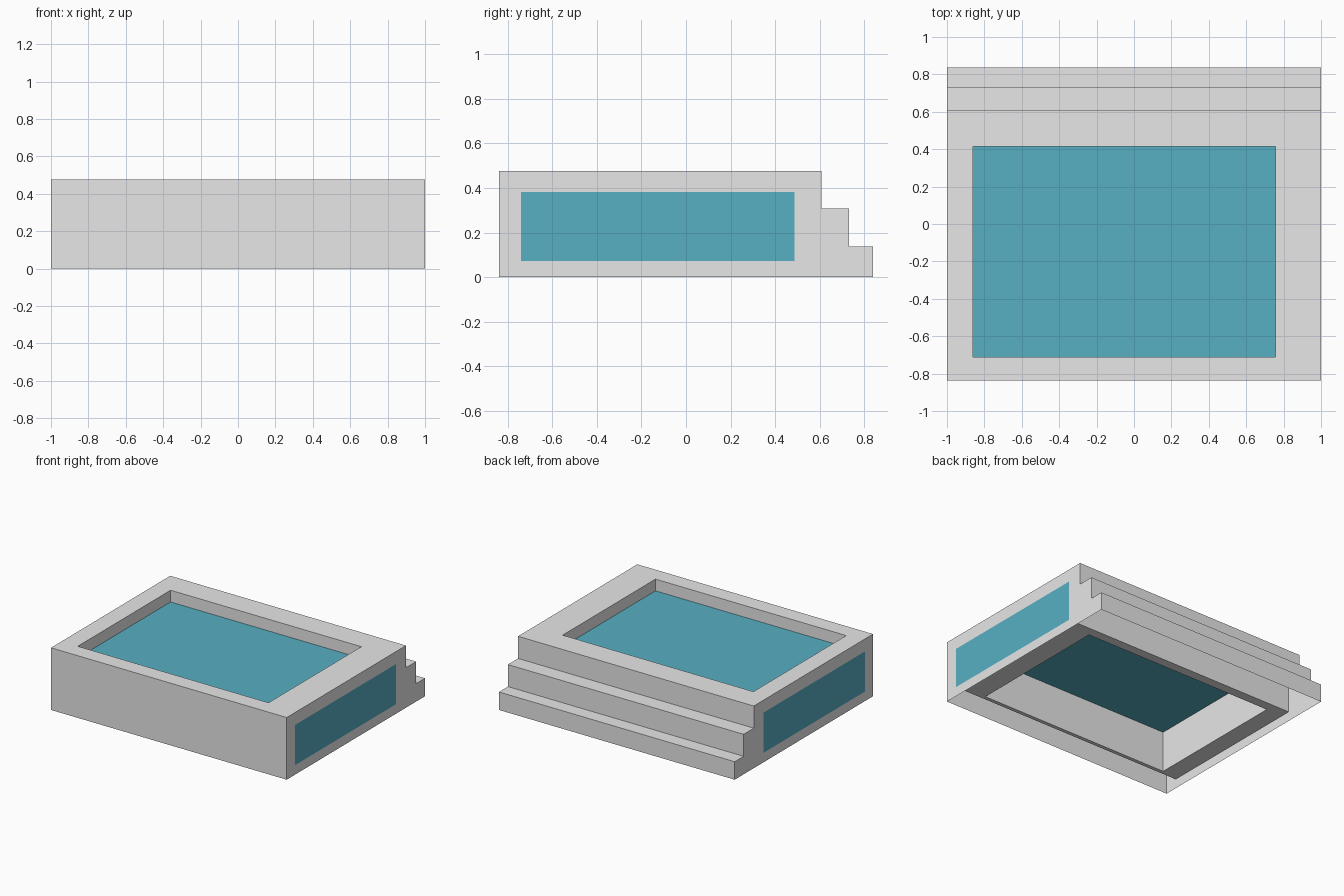
import bpy, bmesh
from mathutils import Vector

if "Cube" in bpy.data.objects:
    bpy.data.objects.remove(bpy.data.objects["Cube"])

# Overall sizes
HX, Y0, Y1, H = 1.0, -0.838, 0.838, 0.477
STEPS = [(0.607, 0.307), (0.73, 0.138)]        # (riser y, tread z) at the back
POOL = (-0.862, 0.757, -0.711, 0.414)          # opening: x0, x1, y0, y1
TANK = (-0.74, 0.487, 0.073, 0.381)            # tank: y0, y1, z0, z1
WATER_Z = 0.387


def material(name, rgb):
    m = bpy.data.materials.new(name)
    m.diffuse_color = (*rgb, 1)
    m.use_nodes = True
    m.node_tree.nodes["Principled BSDF"].inputs["Base Color"].default_value = m.diffuse_color
    return m


STONE = material("grey_stone", (0.8, 0.8, 0.8))
AQUA = material("teal_water", (0.095, 0.428, 0.541))


def face(bm, pts, normal):
    """Add one flat face turned towards the given direction."""
    f = bm.faces.new([bm.verts.new(p) for p in pts])
    f.normal_update()
    if f.normal.dot(Vector(normal)) < 0:
        f.normal_flip()


def rect(r, place):
    a0, a1, b0, b1 = r
    return [place(*p) for p in ((a0, b0), (a1, b0), (a1, b1), (a0, b1))]


def frame(bm, outer, inner, place, normal):
    """Flat rectangular frame between two rectangles."""
    o, i = rect(outer, place), rect(inner, place)
    for k in range(4):
        n = (k + 1) % 4
        face(bm, (o[k], o[n], i[n], i[k]), normal)


def finish(bm, name, mat):
    bmesh.ops.remove_doubles(bm, verts=bm.verts, dist=1e-5)
    me = bpy.data.meshes.new(name)
    bm.to_mesh(me)
    bm.free()
    me.materials.append(mat)
    ob = bpy.data.objects.new(name, me)
    bpy.context.collection.objects.link(ob)


top_back = STEPS[0][0]

# Hollow outer body: front, top frame and back steps, open underneath
bm = bmesh.new()
face(bm, [(-HX, Y0, 0), (HX, Y0, 0), (HX, Y0, H), (-HX, Y0, H)], (0, -1, 0))
frame(bm, (-HX, HX, Y0, top_back), POOL, lambda x, y: (x, y, H), (0, 0, 1))
profile = [(top_back, H)]
for i, (y, z) in enumerate(STEPS):
    next_y = STEPS[i + 1][0] if i + 1 < len(STEPS) else Y1
    profile += [(y, z), (next_y, z)]
profile.append((Y1, 0))
for (ya, za), (yb, zb) in zip(profile, profile[1:]):
    face(bm, [(-HX, ya, za), (HX, ya, za), (HX, yb, zb), (-HX, yb, zb)], (0, 1, 1))
# Side walls with a window, plus the step ends
for s in (-1, 1):
    place = lambda y, z: (s * HX, y, z)
    frame(bm, (Y0, top_back, 0, H), TANK, place, (s, 0, 0))
    for y, z in STEPS:
        y_end = STEPS[1][0] if y == top_back else Y1
        face(bm, rect((y, y_end, 0, z), place), (s, 0, 0))
finish(bm, "stepped_body", STONE)

# Inner tank: pool walls, underside frame and long outer walls
bm = bmesh.new()
ty0, ty1, tz0, tz1 = TANK
px0, px1, py0, py1 = POOL
frame(bm, (-HX, HX, ty0, ty1), POOL, lambda x, y: (x, y, tz0), (0, 0, -1))
for y, n in ((ty0, -1), (ty1, 1)):
    face(bm, rect((-HX, HX, tz0, tz1), lambda x, z: (x, y, z)), (0, n, 0))
for y, n in ((py0, 1), (py1, -1)):
    face(bm, rect((px0, px1, tz0, H), lambda x, z: (x, y, z)), (0, n, 0))
for x, n in ((px0, 1), (px1, -1)):
    face(bm, rect((py0, py1, tz0, H), lambda y, z: (x, y, z)), (n, 0, 0))
finish(bm, "inner_tank", STONE)

# Water surface
bm = bmesh.new()
face(bm, rect(POOL, lambda x, y: (x, y, WATER_Z)), (0, 0, 1))
finish(bm, "water_surface", AQUA)

# Side windows
for s, name in ((-1, "left_window"), (1, "right_window")):
    bm = bmesh.new()
    face(bm, rect(TANK, lambda y, z: (s * HX, y, z)), (s, 0, 0))
    finish(bm, name, AQUA)
